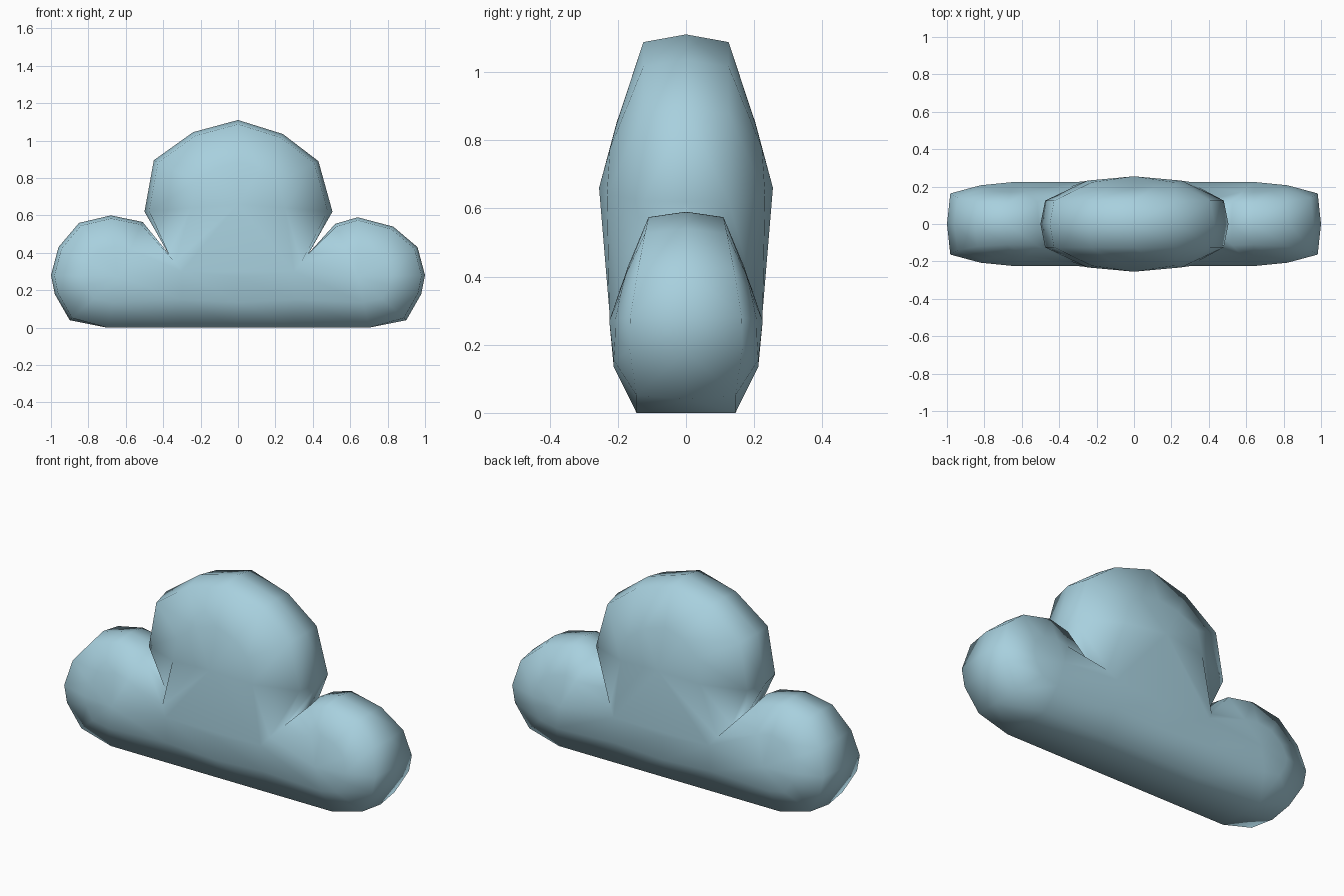
import bpy, bmesh, math

if "Cube" in bpy.data.objects:
    bpy.data.objects.remove(bpy.data.objects["Cube"])

# Lobe centres that the surface swells towards: x, z, half depth
CORE = {"L": (-0.64, 0.27, 0.225), "CL": (-0.30, 0.30, 0.225), "M": (0, 0.66, 0.255),
        "CR": (0.30, 0.30, 0.225), "R": (0.64, 0.27, 0.225), "B": (0, 0.27, 0.225)}

# Silhouette of the cloud (x, z), grouped by the lobe centre it belongs to
OUTLINE = [
    ("L", [(-.7, 0), (-.9, .04), (-.98, .18), (-1, .28), (-.96, .43), (-.85, .56), (-.68, .6), (-.51, .565)]),
    ("CL", [(-.375, .4)]),
    ("M", [(-.5, .62), (-.45, .895), (-.24, 1.045), (0, 1.11), (.24, 1.035), (.43, .89), (.505, .62)]),
    ("CR", [(.38, .4)]),
    ("R", [(.52, .555), (.64, .59), (.83, .54), (.96, .43), (1, .28), (.98, .18), (.9, .04), (.7, 0)]),
    ("CR", [(.3, 0)]), ("B", [(0, 0)]), ("CL", [(-.3, 0)]),
]


def depths(key, x, z):
    """Half depth of the rim and of the halfway ring at an outline point."""
    cx, cz, _ = CORE[key]
    up = max(0, (z - cz) / math.hypot(x - cx, z - cz))
    if z < 0.05:
        return 0.145, 0.212
    if key == "M":
        return 0.125, 0.232 - 0.04 * up * up
    if key in ("L", "R"):
        return 0.165 - 0.055 * up, 0.208 - 0.038 * up
    return 0.12, 0.20


bm = bmesh.new()
points = [(k, x, z) for k, pts in OUTLINE for x, z in pts]
middle = [bm.verts.new((x, 0, z)) for _, x, z in points]
n = len(points)

# Front and back shells, sharing the middle ring
for side in (-1, 1):
    core = {k: bm.verts.new((x, side * d, z)) for k, (x, z, d) in CORE.items()}
    rings = [middle, [], [], [core[k] for k, _, _ in points]]
    for k, x, z in points:
        cx, cz, _ = CORE[k]
        rim, mid = depths(k, x, z)
        t = 0 if z == 0 else 0.05
        rings[1].append(bm.verts.new((x + (cx - x) * t, side * rim, z + (cz - z) * t)))
        rings[2].append(bm.verts.new((x + (cx - x) * .5, side * mid, z + (cz - z) * .5)))
    for a, b in zip(rings, rings[1:]):
        for i in range(n):
            j = (i + 1) % n
            quad = [a[i], a[j], b[j], b[i]]
            bm.faces.new(list(dict.fromkeys(quad)))
    bm.faces.new([core[k] for k in ("CL", "M", "CR", "B")])

bmesh.ops.recalc_face_normals(bm, faces=bm.faces)
for f in bm.faces:
    f.smooth = True

mesh = bpy.data.meshes.new("cloud")
bm.to_mesh(mesh)
bm.free()
blue = bpy.data.materials.new("pale blue")
blue.diffuse_color = (0.39, 0.63, 0.73, 1)
blue.use_nodes = True
blue.node_tree.nodes["Principled BSDF"].inputs["Base Color"].default_value = blue.diffuse_color
mesh.materials.append(blue)
cloud = bpy.data.objects.new("cloud", mesh)
bpy.context.collection.objects.link(cloud)
